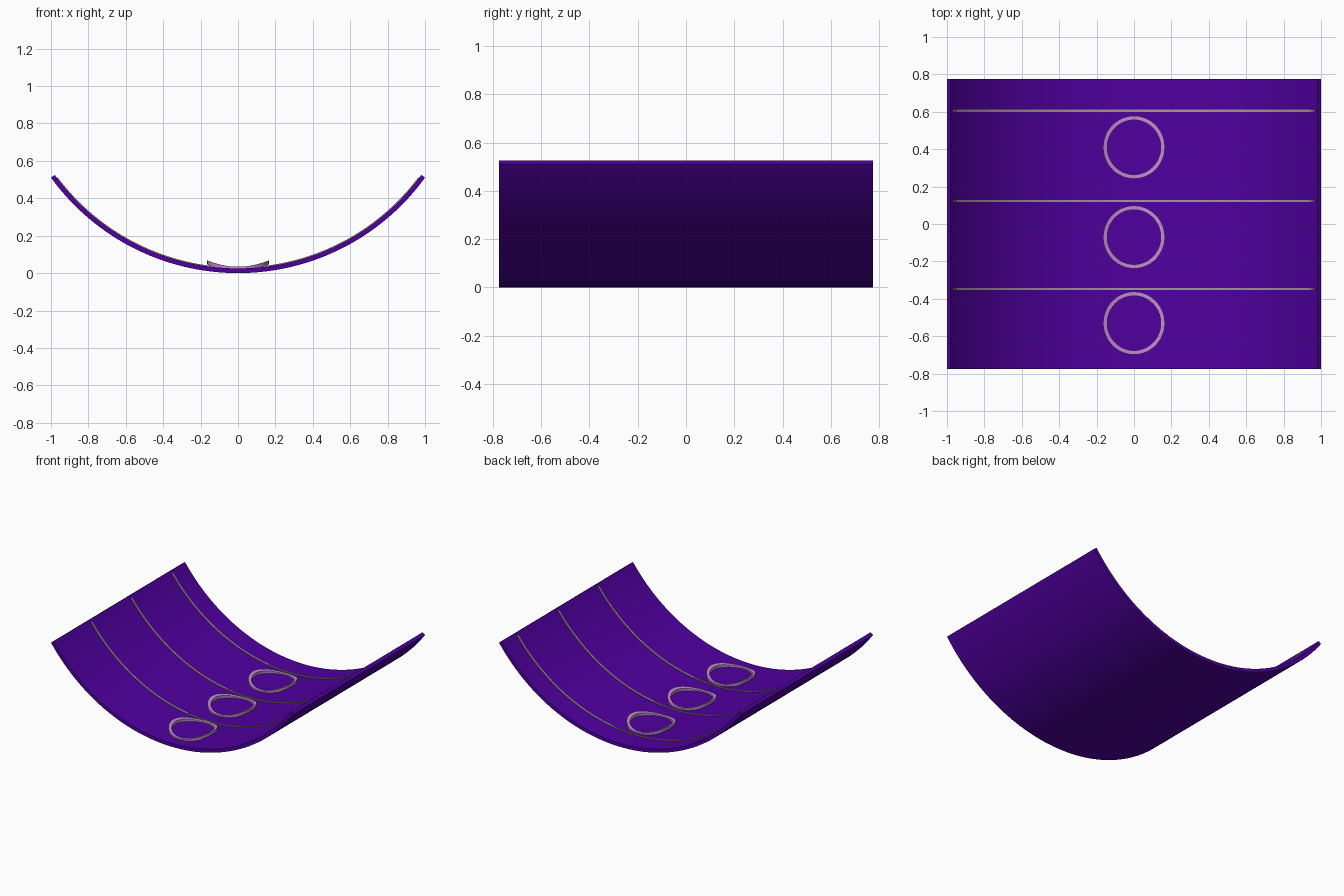
import bpy
import bmesh
from math import sin, cos, asin, pi, radians

cube = bpy.data.objects.get("Cube")
if cube:
    bpy.data.objects.remove(cube, do_unlink=True)

OUTER = 1.235          # outer radius of the curved sheet
INNER = 1.21           # inner radius of the curved sheet
HALF_DEPTH = 0.775


def material(name, colour):
    m = bpy.data.materials.new(name)
    m.use_nodes = True
    m.diffuse_color = (*colour, 1)
    bsdf = m.node_tree.nodes["Principled BSDF"]
    bsdf.inputs["Base Color"].default_value = (*colour, 1)
    return m


purple = material("deep purple", (0.08, 0.0, 0.35))
tan = material("dull tan", (0.39, 0.31, 0.30))
mauve = material("pale mauve", (0.55, 0.26, 0.66))


def loft(name, rows, mat, closed=False):
    """Solid bar whose four long edges are the given rows of points."""
    bm = bmesh.new()
    rows = [[bm.verts.new(p) for p in row] for row in rows]
    count = len(rows[0])
    for a, b in zip(rows, rows[1:] + rows[:1]):
        for i in range(count if closed else count - 1):
            j = (i + 1) % count
            bm.faces.new((a[i], a[j], b[j], b[i]))
    if not closed:
        for end in (0, -1):
            bm.faces.new([r[end] for r in rows])
    bmesh.ops.recalc_face_normals(bm, faces=bm.faces)
    mesh = bpy.data.meshes.new(name)
    bm.to_mesh(mesh)
    bm.free()
    mesh.materials.append(mat)
    ob = bpy.data.objects.new(name, mesh)
    bpy.context.collection.objects.link(ob)
    bpy.ops.object.select_all(action='DESELECT')
    ob.select_set(True)
    bpy.context.view_layer.objects.active = ob
    bpy.ops.object.shade_smooth_by_angle(angle=radians(30))


def arc_row(radius, half_angle, y, steps=64):
    """Points on an arc that hangs below the sheet's axis."""
    angles = [half_angle * (2 * i / steps - 1) for i in range(steps + 1)]
    return [(radius * sin(a), y, OUTER - radius * cos(a)) for a in angles]


def arc_bar(name, low, high, half_angle, y0, y1, mat):
    """Curved bar between two radii and two depths."""
    corners = ((low, y0), (low, y1), (high, y1), (high, y0))
    loft(name, [arc_row(r, half_angle, y) for r, y in corners], mat)


def ring_row(radius, y, drop, steps=64):
    """Points on a ring bent upward at the left and right."""
    row = []
    for i in range(steps):
        a = 2 * pi * i / steps
        x = radius * cos(a)
        row.append((x, y + 1.02 * radius * sin(a), 0.034 + 1.25 * x * x - drop))
    return row


# Curved sheet
arc_bar("curved_sheet", OUTER, INNER, asin(1 / OUTER),
        -HALF_DEPTH, HALF_DEPTH, purple)

# Thin strips that follow the inside of the sheet
for n, y in enumerate((-0.347, 0.123, 0.605), 1):
    arc_bar(f"strip_{n}", INNER + 0.003, INNER - 0.005, asin(0.967 / INNER),
            y - 0.006, y + 0.006, tan)

# Bent rings along the middle
for n, y in enumerate((-0.53, -0.07, 0.41), 1):
    corners = ((0.143, 0), (0.165, 0), (0.165, 0.022), (0.143, 0.022))
    loft(f"ring_{n}", [ring_row(r, y, d) for r, d in corners], mauve, closed=True)
